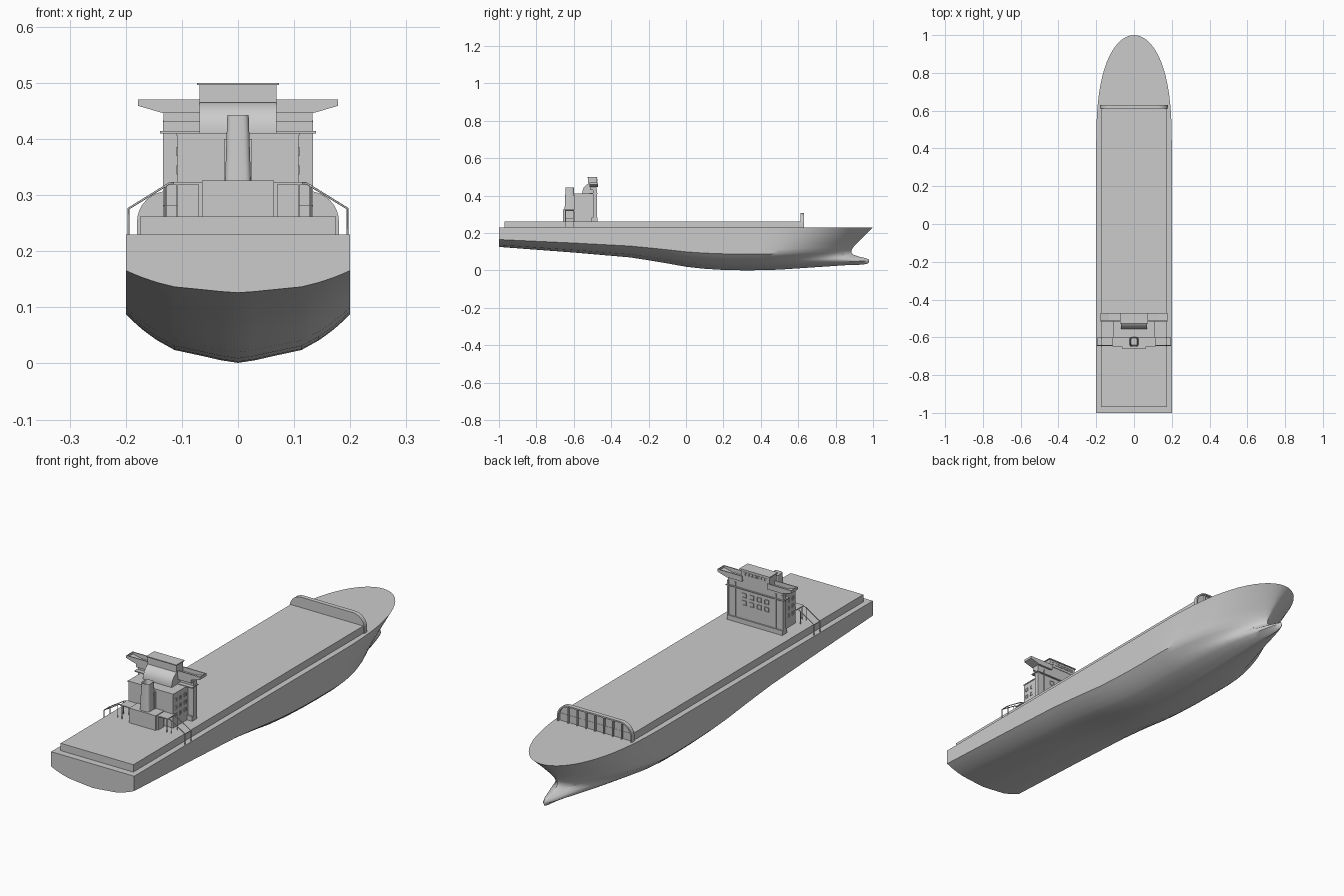
import bpy, bmesh, math
from mathutils import Vector

if "Cube" in bpy.data.objects:
    bpy.data.objects.remove(bpy.data.objects["Cube"])


def finish(name, bm, smooth=None):
    bmesh.ops.recalc_face_normals(bm, faces=bm.faces)
    me = bpy.data.meshes.new(name)
    bm.to_mesh(me)
    bm.free()
    ob = bpy.data.objects.new(name, me)
    bpy.context.collection.objects.link(ob)
    if smooth:
        bpy.ops.object.select_all(action='DESELECT')
        ob.select_set(True)
        bpy.context.view_layer.objects.active = ob
        bpy.ops.object.shade_smooth_by_angle(angle=math.radians(smooth))
    return ob


def add_box(bm, x0, x1, y0, y1, z0, z1):
    vs = bmesh.ops.create_cube(bm, size=1)['verts']
    for v in vs:
        v.co = Vector(((x0 + x1) / 2 + v.co.x * (x1 - x0),
                       (y0 + y1) / 2 + v.co.y * (y1 - y0),
                       (z0 + z1) / 2 + v.co.z * (z1 - z0)))


def boxes(name, items, mirror=False):
    bm = bmesh.new()
    for b in items:
        add_box(bm, *b)
        if mirror:
            add_box(bm, -b[1], -b[0], *b[2:])
    return finish(name, bm)


def add_prism(bm, pts, axis, a, b):
    """Extrude a 2D profile: axis 'x' takes (y, z) points, axis 'y' takes (x, z)."""
    def co(p, d):
        return (d, p[0], p[1]) if axis == 'x' else (p[0], d, p[1])
    lo, hi = ([bm.verts.new(co(p, d)) for p in pts] for d in (a, b))
    bm.faces.new(lo)
    bm.faces.new(hi)
    n = len(pts)
    for i in range(n):
        bm.faces.new((lo[i], lo[(i + 1) % n], hi[(i + 1) % n], hi[i]))


def lerp_table(tab, x):
    for (a, p), (b, q) in zip(tab, tab[1:]):
        if x <= b:
            return p + (q - p) * max(0, x - a) / (b - a)
    return tab[-1][1]


# Hull lofted from one midship section, a keel line and a stem profile
KEEL = [(-1, .126), (-.6, .096), (-.3, .07), (-.15, .047), (0, .02), (.1, .009),
        (.2, .003), (.35, 0), (.5, .004), (.7, .016), (.9, .028), (1, .031)]
SECTION = [(0, 0), (.02, .03), (.05, .06), (.1, .113), (.175, .144),
           (.25, .168), (.32, .186), (.38, .2), (1, .2)]
STEM = [(0, .94), (.02, .965), (.05, .976), (.1, .98), (.14, .977), (.175, .962),
        (.21, .93), (.26, .898), (.34, .882), (.45, .89), (.6, .918), (.8, .958), (1, 1)]
LEVELS = [0, .02, .05, .1, .14, .175, .21, .26, .32, .38, .48, .6, .8, 1]
BOW = .4


def hull_point(s, t):
    k = lerp_table(KEEL, s)
    x, y, z = lerp_table(SECTION, t), s, k + (.23 - k) * t
    if s > BOW:
        u = (s - BOW) / (1 - BOW)
        y = BOW + u * (lerp_table(STEM, t) - BOW)
        x *= max(0, 1 - u ** (1.3 + 1.4 * t)) ** (1 - .5 * t)
        if t > 0:
            x += .016 * math.exp(-((t - .1) / .07) ** 2) * u * u * max(0, 1 - u ** 8) ** .5
    return x, y, z


stations = [-1 + 1.4 * i / 14 for i in range(14)]
stations += [BOW + (1 - BOW) * math.sin(i / 16 * math.pi / 2) for i in range(17)]
bm = bmesh.new()
rows = []
for s in stations:
    pts = [hull_point(s, t) for t in LEVELS]
    ring = [(-x, y, z) for x, y, z in reversed(pts)] + pts[1:]
    rows.append([bm.verts.new(p) for p in ring])
for a, b in zip(rows, rows[1:]):
    for j in range(len(a) - 1):
        bm.faces.new((a[j], a[j + 1], b[j + 1], b[j]))
    bm.faces.new((a[0], a[-1], b[-1], b[0]))
bm.faces.new(rows[0])
bmesh.ops.remove_doubles(bm, verts=bm.verts, dist=1e-5)
finish("hull", bm, 40)

# Raised cargo deck
boxes("cargo_deck", [(-.175, .175, -.97, .62, .225, .262)])


# Breakwater with rim and ribs on its forward side
def arch(w, top, r, base=.23):
    right = [(w - r + r * math.cos(a), top - r + r * math.sin(a))
             for a in [i / 8 * math.pi / 2 for i in range(9)]]
    return [(w, base)] + right + [(-x, z) for x, z in reversed(right)] + [(-w, base)]


bm = bmesh.new()
add_prism(bm, arch(.18, .307, .055), 'y', .612, .619)
outer, inner = arch(.18, .307, .055), arch(.174, .301, .05)
for i in range(len(outer) - 1):
    add_prism(bm, [outer[i], outer[i + 1], inner[i + 1], inner[i]], 'y', .619, .631)
for i in range(-3, 4):
    x = i * .043
    add_box(bm, x - .002, x + .002, .619, .629, .23, .302)
finish("breakwater", bm, 30)

# Accommodation tower
boxes("tower", [(-.108, .108, -.6, -.49, .262, .41)])
boxes("tower_front_wall", [(-.133, .133, -.497, -.479, .262, .433)])
boxes("tower_front_plinth", [(-.133, .133, -.505, -.473, .262, .282)])
boxes("front_wall_pilasters", [(.095, .1, -.48, -.475, .28, .433),
                               (.128, .134, -.498, -.475, .28, .433)], mirror=True)
boxes("upper_gallery", [(-.139, .139, -.515, -.472, .41, .414)])
boxes("tower_roof_edge", [(-.11, .11, -.602, -.49, .406, .411)])


# Window frames with recessed panes
def frame(c, axis, d, w=.012, h=.014, e=.002):
    """Four bars around a centre; axis is the wall normal, d its outward depth."""
    out = []
    for du, dv, su, sv in ((-w / 2, 0, e, h + e), (w / 2, 0, e, h + e),
                           (0, -h / 2, w, e), (0, h / 2, w, e)):
        u0, u1 = du - su / 2, du + su / 2
        z0, z1 = c[2] + dv - sv / 2, c[2] + dv + sv / 2
        if axis == 'x':
            x0, x1 = sorted((c[0], c[0] + d))
            out.append((x0, x1, c[1] + u0, c[1] + u1, z0, z1))
        else:
            y0, y1 = sorted((c[1], c[1] + d))
            out.append((c[0] + u0, c[0] + u1, y0, y1, z0, z1))
    return out


items = []
for z in (.312, .345, .378):
    for y in (-.582, -.55, -.518):
        items += frame((.108, y, z), 'x', .002)
boxes("side_windows", items, mirror=True)
items = []
for z in (.352, .384):
    for x in (-.054, -.018, .018, .054):
        items += frame((x, -.479, z), 'y', .003, .018, .018)
boxes("front_windows", items)

# Bridge with rounded rear
bm = bmesh.new()
rear = [(-.5 - .055 * math.sin(a), .415 + .053 * math.cos(a))
        for a in [i / 6 * math.pi / 2 for i in range(7)]]
add_prism(bm, [(-.478, .41), (-.478, .468)] + rear + [(-.555, .41)], 'x', -.069, .069)
finish("bridge", bm, 30)

# Bridge wings: tapered trays with raised edges
bm = bmesh.new()
for s in (-1, 1):
    add_prism(bm, [(s * .06, .446), (s * .133, .446), (s * .178, .459),
                   (s * .178, .463), (s * .133, .452), (s * .06, .452)], 'y', -.515, -.47)
    for y in (-.515, -.474):
        add_prism(bm, [(s * .06, .446), (s * .133, .446), (s * .178, .459),
                       (s * .178, .47), (s * .06, .47)], 'y', y, y + .004)
    add_box(bm, *sorted((s * .174, s * .178)), -.515, -.47, .459, .47)
finish("bridge_wings", bm)
boxes("wing_supports", [(.069, .133, -.512, -.479, .43, .447)], mirror=True)

# Wheelhouse on top
boxes("wheelhouse", [(-.069, .069, -.523, -.476, .465, .496),
                     (-.073, .073, -.528, -.472, .496, .5)])
boxes("wheelhouse_windows",
      sum((frame((-.051 + i * .017, -.476, .482), 'y', .002, .011, .011)
           for i in range(7)), []))

# Engine casing behind the tower
boxes("engine_casing", [(-.064, .064, -.658, -.598, .262, .326),
                        (-.025, .025, -.61, -.595, .326, .4)])

# Hollow tapered funnel
bm = bmesh.new()
vs = bmesh.ops.create_cube(bm, size=1)['verts']
for v in vs:
    top = v.co.z > 0
    v.co = Vector((v.co.x * (.038 if top else .046),
                   -.622 + v.co.y * (.044 if top else .054), .443 if top else .325))
up = [e for e in bm.edges if abs(e.verts[0].co.z - e.verts[1].co.z) > .05]
bmesh.ops.bevel(bm, geom=up, offset=.01, segments=3, profile=.5, affect='EDGES')
cap = max(bm.faces, key=lambda f: f.calc_center_median().z)
bmesh.ops.inset_region(bm, faces=[cap], thickness=.004)
for v in cap.verts:
    v.co.z -= .02
finish("funnel", bm, 40)

# Side platforms and boat davits
boxes("side_platforms", [(.064, .115, -.648, -.598, .319, .323),
                         (.107, .11, -.646, -.643, .262, .319),
                         (.064, .07, -.648, -.61, .262, .319)], mirror=True)


def pipe(name, pts, r):
    cu = bpy.data.curves.new(name, 'CURVE')
    cu.dimensions = '3D'
    cu.bevel_depth = r
    cu.bevel_resolution = 1
    cu.use_fill_caps = True
    for s in (-1, 1):
        sp = cu.splines.new('POLY')
        sp.points.add(len(pts) - 1)
        for p, q in zip(sp.points, pts):
            p.co = (s * q[0], q[1], q[2], 1)
    bpy.context.collection.objects.link(bpy.data.objects.new(name, cu))


for i, y in enumerate((-.643, -.603)):
    pipe(f"davit_{i + 1}", [(.195, y, .23), (.195, y, .276), (.122, y, .321), (.064, y, .321)], .002)
    pipe(f"davit_leg_{i + 1}", [(.129, y, .262), (.129, y, .317)], .0016)
pipe("davit_crossbar", [(.195, -.643, .276), (.195, -.603, .276)], .002)
